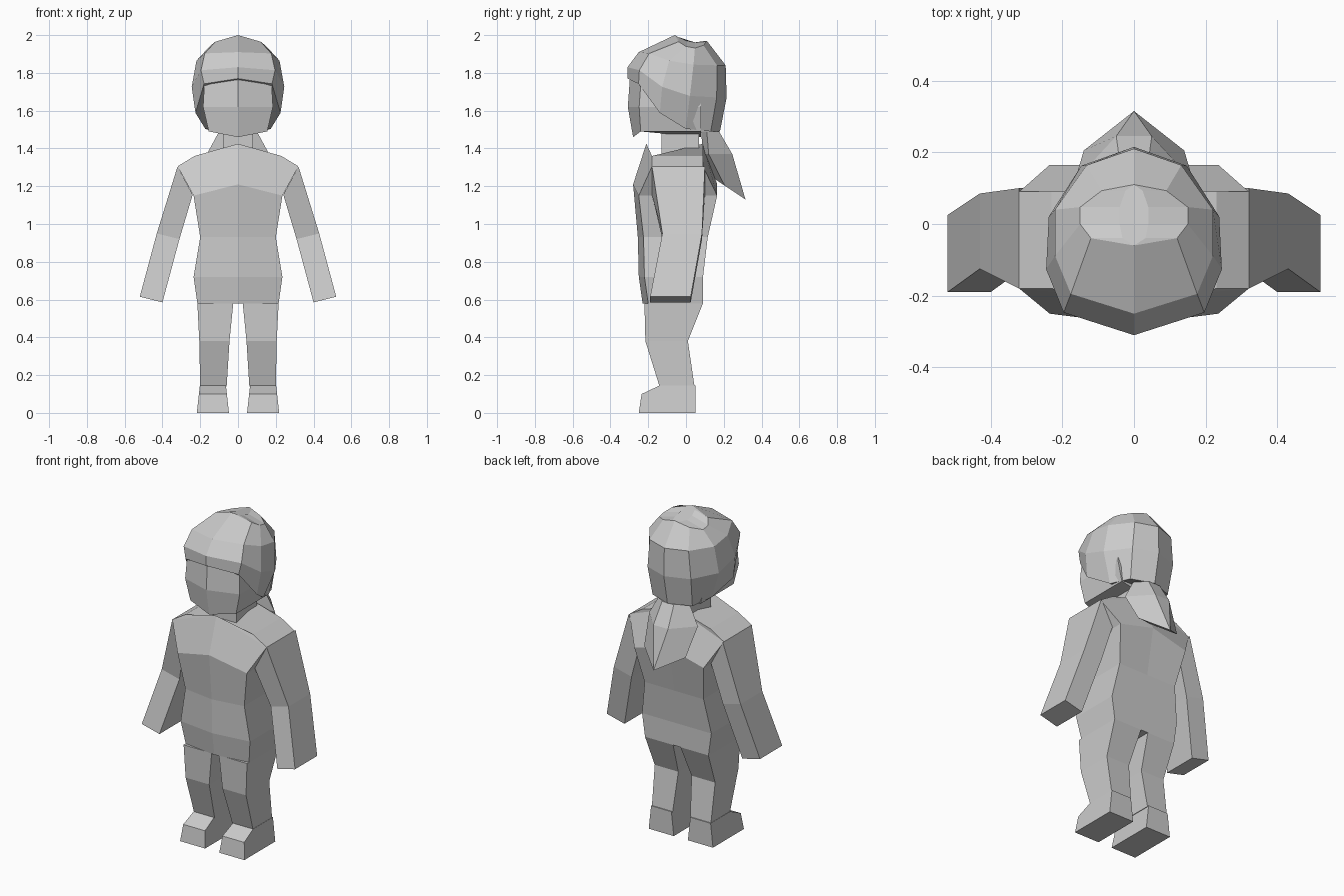
import bpy, bmesh

cube = bpy.data.objects.get("Cube")
if cube:
    bpy.data.objects.remove(cube, do_unlink=True)

grey = bpy.data.materials.new("plain_grey")
grey.use_nodes = True
COLOUR = (0.6, 0.6, 0.6, 1)
grey.diffuse_color = COLOUR
grey.node_tree.nodes["Principled BSDF"].inputs["Base Color"].default_value = COLOUR


def loft(name, rings):
    """Join closed rings of points into a capped, flat-shaded solid."""
    bm = bmesh.new()
    loops = [[bm.verts.new(point) for point in ring] for ring in rings]
    for lower, upper in zip(loops, loops[1:]):
        for i in range(len(lower)):
            bm.faces.new((lower[i - 1], lower[i], upper[i], upper[i - 1]))
    bm.faces.new(loops[0])
    bm.faces.new(loops[-1])
    bmesh.ops.remove_doubles(bm, verts=bm.verts, dist=0.001)
    bmesh.ops.recalc_face_normals(bm, faces=bm.faces)
    mesh = bpy.data.meshes.new(name)
    bm.to_mesh(mesh)
    bm.free()
    mesh.materials.append(grey)
    obj = bpy.data.objects.new(name, mesh)
    bpy.context.scene.collection.objects.link(obj)


def pair(name, rings):
    """Build a part on the left and its mirror image on the right."""
    for side, sign in (("left", 1), ("right", -1)):
        loft(f"{side}_{name}", [[(sign * x, y, z) for x, y, z in ring] for ring in rings])


def whole(half):
    """Complete a half ring that runs from front centre to back centre."""
    return half + [(-x, y, z) for x, y, z in reversed(half[1:-1])]


def section(width, front, back, z, rise=0, bevel=.03, taper=1, slope=0):
    """Body ring: pointed front, raised centre line, optional narrow back."""
    corner = front + bevel
    back_z = z + slope * (back - front)
    return whole([
        (0, front, z + rise),
        (width, corner, z + slope * bevel),
        (width * taper, back, back_z),
        (0, back, back_z + rise),
    ])


def limb(x, width, front, back, z, tilt=0):
    """Four-sided limb ring whose outer edge is lifted by the tilt."""
    inner, outer = x - width, x + width
    low, high = z - tilt, z + tilt
    return [(inner, front, low), (outer, front, high), (outer, back, high), (inner, back, low)]


def hair_ring(width, front, back, front_z, back_z, tuck=0, sag=0):
    """Ten-sided hair ring that dips from front to back."""
    half = []
    # Shares of the width, the depth and the dip, from front to back
    for across, along, dip in ((0, 0, 0), (.8, .12, .1), (1, .35, .65),
                               (1 - tuck, .63, .95), (.6, .9, 1), (0, 1, 1)):
        half.append((
            width * across,
            front + (back - front) * along,
            front_z + (back_z - front_z) * dip - sag * across,
        ))
    return whole(half)


# Torso with sloping shoulders
loft("torso", [
    section(width=.215, front=-.23, back=.09, z=.58),
    section(width=.235, front=-.25, back=.09, z=.72),
    section(width=.2, front=-.255, back=.115, z=.93),
    section(width=.235, front=-.28, back=.165, z=1.15, rise=.06),
    section(width=.32, front=-.21, back=.09, z=1.305, rise=.12),
    section(width=.23, front=-.21, back=.09, z=1.36, rise=.065),
])

# Arms from shoulder to hand
pair("arm", [
    limb(x=.28, width=.04, front=-.18, back=.1, z=1.23, tilt=.075),
    limb(x=.37, width=.06, front=-.125, back=.085, z=.935, tilt=.015),
    limb(x=.46, width=.06, front=-.19, back=.025, z=.6, tilt=.015),
])

# Legs from ankle to hip
pair("leg", [
    limb(x=.13, width=.07, front=-.14, back=.045, z=.14),
    limb(x=.125, width=.08, front=-.215, back=.01, z=.38),
    limb(x=.12, width=.095, front=-.22, back=.09, z=.58),
])

# Feet: a side profile spread across, narrowing towards the top
foot_profile = [(-.25, 0), (.05, 0), (.05, .145), (-.14, .145), (-.235, .1)]
pair("foot", [
    [(.133 + side * (.085 - z / 9), y, z) for y, z in foot_profile]
    for side in (-1, 1)
])

# Neck and face
loft("neck", [limb(x=0, width=.08, front=-.13, back=.07, z=z) for z in (1.36, 1.5)])
loft("head", [
    section(width=.155, front=-.28, back=.08, z=1.49, rise=-.03, bevel=.04),
    section(width=.185, front=-.308, back=.08, z=1.62, bevel=.06),
    section(width=.175, front=-.295, back=.08, z=1.8, bevel=.06),
])

# Hair shell from lower edge to crown ridge
loft("hair", [
    hair_ring(width=.225, front=-.31, back=.18, front_z=1.77, back_z=1.49, tuck=.23),
    hair_ring(width=.245, front=-.31, back=.215, front_z=1.83, back_z=1.67, tuck=.03),
    hair_ring(width=.22, front=-.25, back=.21, front_z=1.91, back_z=1.84),
    hair_ring(width=.15, front=-.06, back=.11, front_z=2, back_z=1.97, sag=.04),
    hair_ring(width=.04, front=-.06, back=.11, front_z=2, back_z=1.97, sag=.01),
])

# Ponytail ending in a point
loft("ponytail", [
    section(width=.1, front=.08, back=.175, z=1.49, taper=.4),
    section(width=.165, front=.09, back=.245, z=1.37, taper=.3),
    section(width=.14, front=.15, back=.315, z=1.24, bevel=.055, taper=0, slope=-.67),
])
